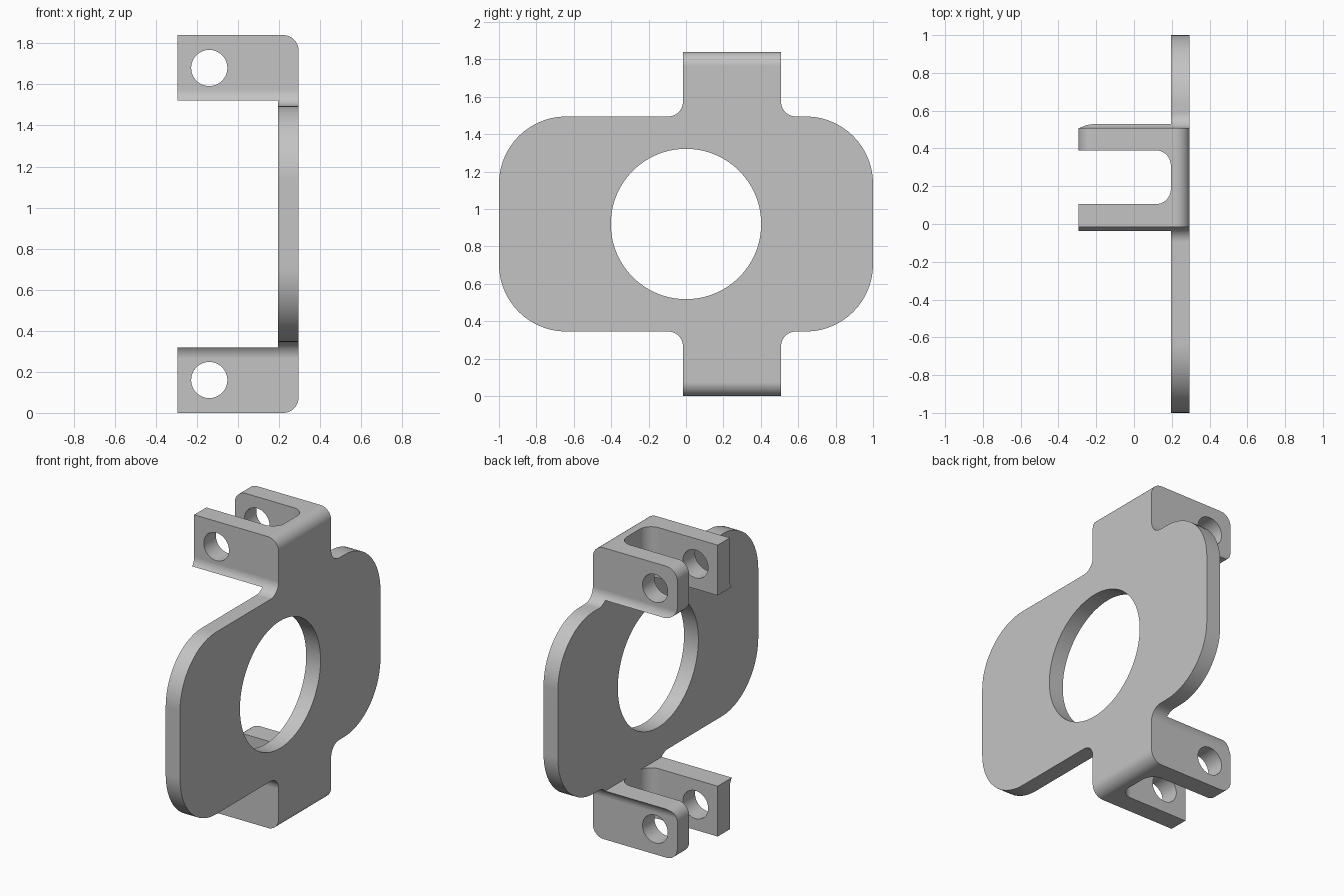
import bpy, bmesh, math
from mathutils import Vector

if "Cube" in bpy.data.objects:
    bpy.data.objects.remove(bpy.data.objects["Cube"], do_unlink=True)

HEIGHT, HALF = 1.84, 0.295          # overall height, half depth in x
MID = HEIGHT / 2
INNER = 0.195                       # inner face of the plate
PLATE_LOW, ARM = 0.345, 0.318       # plate lower edge, arm height
TAB = (-0.016, 0.508)               # tab extent in y

steel = bpy.data.materials.new("grey steel")
steel.use_nodes = True
steel.diffuse_color = (0.55, 0.55, 0.55, 1)
steel.node_tree.nodes["Principled BSDF"].inputs["Base Color"].default_value = (0.55, 0.55, 0.55, 1)


def rounded(corners, steps=14):
    """Outline with right-angled corners (u, v, radius) turned into arcs."""
    pts = []
    for i, (u, v, r) in enumerate(corners):
        p = Vector((u, v))
        if r == 0:
            pts.append(p)
            continue
        da = (Vector(corners[i - 1][:2]) - p).normalized()
        db = (Vector(corners[(i + 1) % len(corners)][:2]) - p).normalized()
        c = p + (da + db) * r
        for k in range(steps + 1):
            t = math.pi / 2 * k / steps
            pts.append(c - db * r * math.cos(t) - da * r * math.sin(t))
    return pts


def circle(u, v, r, n=64):
    return [Vector((u + r * math.cos(2 * math.pi * k / n),
                    v + r * math.sin(2 * math.pi * k / n))) for k in range(n)]


def prism(name, pts, axis, low, high):
    """Extrude a flat outline along the given axis."""
    place = {"x": lambda p, t: (t, p.x, p.y),
             "y": lambda p, t: (p.x, t, p.y),
             "z": lambda p, t: (p.x, p.y, t)}[axis]
    bm = bmesh.new()
    a = [bm.verts.new(place(p, low)) for p in pts]
    b = [bm.verts.new(place(p, high)) for p in pts]
    bm.faces.new(a)
    bm.faces.new(b)
    for i in range(len(a)):
        j = (i + 1) % len(a)
        bm.faces.new((a[i], a[j], b[j], b[i]))
    bmesh.ops.recalc_face_normals(bm, faces=bm.faces[:])
    mesh = bpy.data.meshes.new(name)
    bm.to_mesh(mesh)
    bm.free()
    mesh.materials.append(steel)
    obj = bpy.data.objects.new(name, mesh)
    bpy.context.collection.objects.link(obj)
    return obj


def corner_cutter(name, x, z, r, low, high):
    """Waste piece that rounds off an outer corner in the xz plane."""
    sx = 1 if x < 0 else -1
    sz = 1 if z < MID else -1
    e = 0.03
    pts = [(-e, -e), (r, -e)]
    for k in range(15):
        t = math.pi / 2 * k / 14
        pts.append((r - r * math.sin(t), r - r * math.cos(t)))
    pts.append((-e, r))
    return prism(name, [Vector((x + sx * u, z + sz * v)) for u, v in pts], "y", low, high)


# Plate and tab outline, mirrored top to bottom, as a full-depth block
lower = [(-1, PLATE_LOW, 0.36), (TAB[0], PLATE_LOW, 0.08), (TAB[0], 0, 0),
         (TAB[1], 0, 0), (TAB[1], PLATE_LOW, 0.08), (1, PLATE_LOW, 0.36)]
upper = [(y, HEIGHT - z, r) for y, z, r in reversed(lower)]
bracket = prism("bracket", rounded(lower + upper), "x", -HALF, HALF)

# Space between the upper and lower arms
gap = [(-0.5, ARM, 0), (INNER, ARM, 0), (INNER, HEIGHT - ARM, 0), (-0.5, HEIGHT - ARM, 0)]
cutters = [prism("arm_gap_cutter", rounded(gap), "y", -1.2, 1.2)]

# Large bore through the plate
cutters.append(prism("bore_cutter", circle(0, MID, 0.402, 96), "x", -0.6, 0.6))

# Slot, pin hole and rounded corners of each pair of arms
slot = [(-0.5, 0.105, 0), (INNER, 0.105, 0.08), (INNER, 0.39, 0.08), (-0.5, 0.39, 0)]
for side, end, root, pin in (("lower", 0, ARM, 0.16),
                             ("upper", HEIGHT, HEIGHT - ARM, HEIGHT - 0.16)):
    out = -0.1 if end == 0 else HEIGHT + 0.1
    inside = root + (0.05 if end == 0 else -0.05)
    cutters += [
        prism(side + "_slot_cutter", rounded(slot), "z", min(out, inside), max(out, inside)),
        prism(side + "_pin_cutter", circle(-0.14, pin, 0.088), "y", -0.2, 0.7),
        corner_cutter(side + "_bend_cutter", HALF, end, 0.075, -0.2, 0.7),
        corner_cutter(side + "_tip_cutter", -HALF, end, 0.075, 0.25, 0.7)]
    # Inner tip corner of the back arm
    tip = corner_cutter(side + "_inner_tip_cutter", -HALF, 0, 0.075, 0.25, 0.7)
    for v in tip.data.vertices:
        v.co.z = root - v.co.z if end == 0 else root + v.co.z
    tip.data.flip_normals() if end == 0 else None
    cutters.append(tip)

for cutter in cutters:
    cutter.hide_render = True
    mod = bracket.modifiers.new(cutter.name, "BOOLEAN")
    mod.operation = "DIFFERENCE"
    mod.solver = "EXACT"
    mod.object = cutter

# Apply the cuts and remove the helpers
graph = bpy.context.evaluated_depsgraph_get()
cut_mesh = bpy.data.meshes.new_from_object(bracket.evaluated_get(graph))
bracket.modifiers.clear()
bracket.data = cut_mesh
cut_mesh.name = "bracket"
for cutter in cutters:
    bpy.data.objects.remove(cutter, do_unlink=True)

# Smooth the arcs, keep the machined edges crisp
bpy.ops.object.select_all(action="DESELECT")
bracket.select_set(True)
bpy.context.view_layer.objects.active = bracket
bpy.ops.object.shade_smooth_by_angle(angle=math.radians(25))
weighted = bracket.modifiers.new("weighted_normals", "WEIGHTED_NORMAL")
weighted.keep_sharp = True
